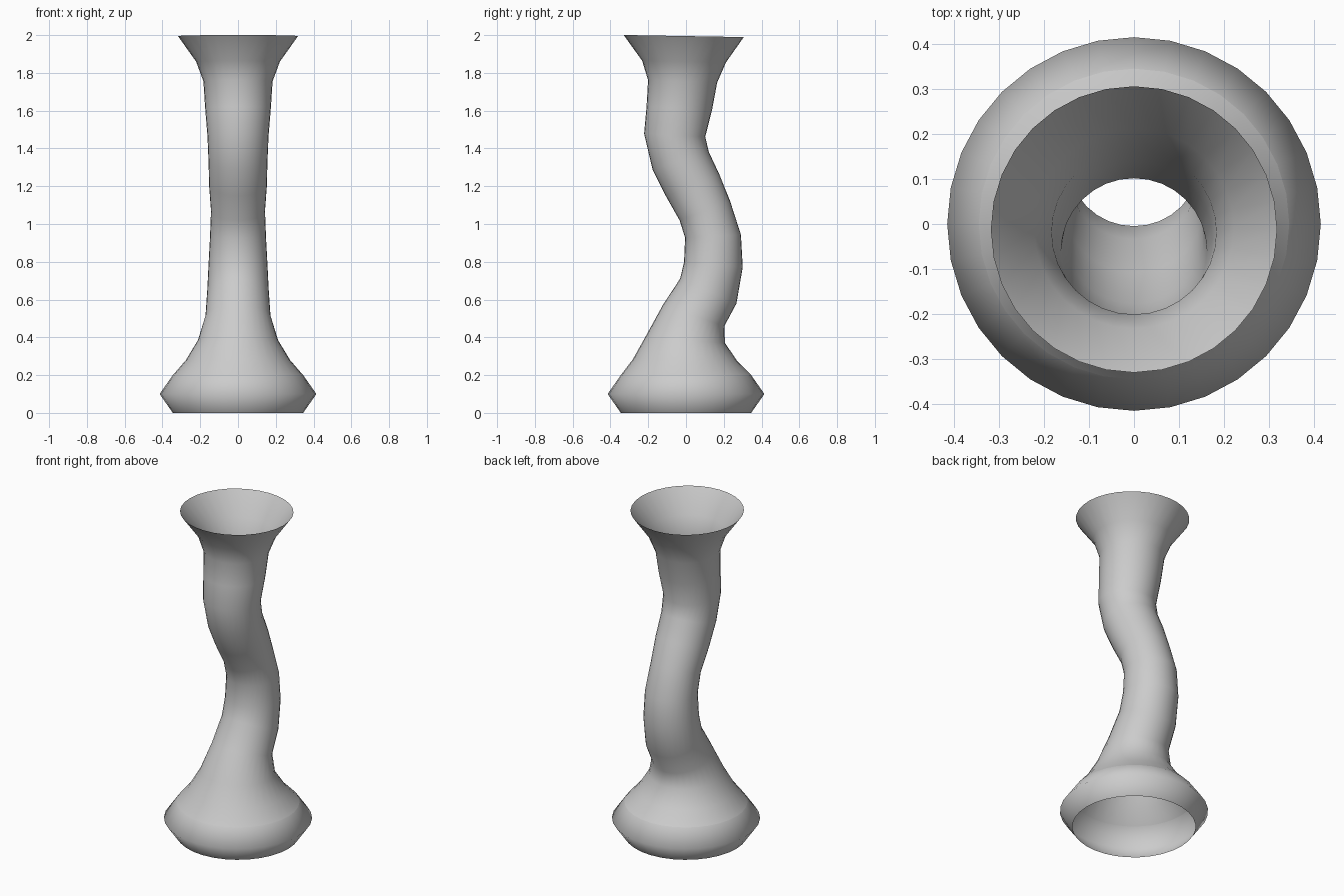
import bpy, bmesh
from math import cos, sin, pi, radians

if "Cube" in bpy.data.objects:
    bpy.data.objects.remove(bpy.data.objects["Cube"])

SEGMENTS = 32


def loft(name, sections):
    """Open tube through circles given as (centre y, centre z, radius, tilt in degrees)."""
    bm = bmesh.new()
    rings = []
    for cy, cz, r, tilt in sections:
        t = radians(tilt)
        ring = []
        for i in range(SEGMENTS):
            a = 2 * pi * i / SEGMENTS
            d = r * sin(a)
            ring.append(bm.verts.new((r * cos(a), cy + d * cos(t), cz + d * sin(t))))
        rings.append(ring)
    for low, high in zip(rings, rings[1:]):
        for i in range(SEGMENTS):
            j = (i + 1) % SEGMENTS
            bm.faces.new((low[i], low[j], high[j], high[i])).smooth = True
    mesh = bpy.data.meshes.new(name)
    bm.to_mesh(mesh)
    bm.free()
    obj = bpy.data.objects.new(name, mesh)
    bpy.context.collection.objects.link(obj)
    return obj


# Bulging foot ring, open underneath
loft("foot_ring", [(0, 0, 0.345, 0), (0, 0.1, 0.415, 0), (0, 0.2, 0.345, 0)])

# Wavy hollow neck with flared, open mouth
loft("wavy_neck", [
    (0, 0.2, 0.345, 0),
    (-0.005, 0.278, 0.277, -1),
    (-0.005, 0.385, 0.212, -4),
    (0.04, 0.515, 0.172, -19),
    (0.118, 0.645, 0.163, -24),
    (0.145, 0.785, 0.156, -5),
    (0.143, 0.935, 0.148, 3),
    (0.10, 1.07, 0.143, 21),
    (0.035, 1.205, 0.153, 21),
    (-0.028, 1.335, 0.156, 17),
    (-0.06, 1.47, 0.162, -3),
    (-0.035, 1.615, 0.174, -2),
    (-0.018, 1.755, 0.183, -2),
    (-0.01, 1.86, 0.222, -1),
    (-0.012, 1.995, 0.318, -1),
])
